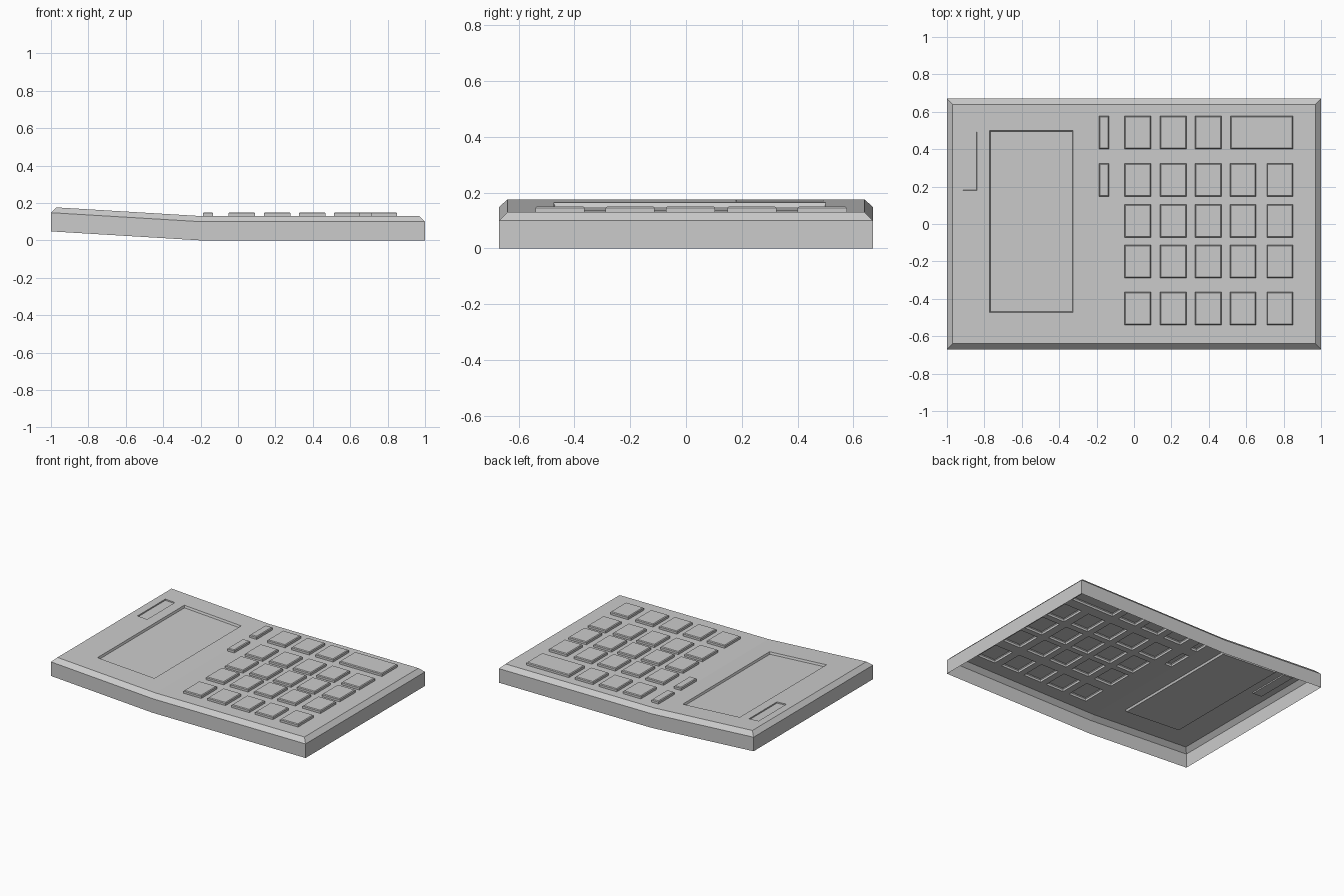
import bpy, bmesh

if "Cube" in bpy.data.objects:
    bpy.data.objects.remove(bpy.data.objects["Cube"])

BEND, SLOPE = -0.2, 0.06
TOP = 0.13


def rise(x):
    """Upward tilt of the display half, left of the bend."""
    return max(0.0, BEND - x) * SLOPE


def finish(bm, name):
    mesh = bpy.data.meshes.new(name)
    bm.to_mesh(mesh)
    bm.free()
    obj = bpy.data.objects.new(name, mesh)
    bpy.context.collection.objects.link(obj)
    return obj


def ring(bm, x0, x1, y0, y1, z, bend=False):
    """Rectangular loop following the tilted surface, counter-clockwise."""
    xs = [x0, BEND, x1] if bend else [x0, x1]
    pts = [(x, y0) for x in xs] + [(x, y1) for x in reversed(xs)]
    return [bm.verts.new((x, y, z + rise(x))) for x, y in pts]


def bridge(bm, low, high):
    n = len(low)
    for i in range(n):
        j = (i + 1) % n
        bm.faces.new((low[i], low[j], high[j], high[i]))


def panel(name, rect, levels):
    """Open shell set into the case: stacked (inset, height) loops with a cap."""
    bm = bmesh.new()
    x0, x1, y0, y1 = rect
    loops = [ring(bm, x0 + i, x1 - i, y0 + i, y1 - i, TOP + h) for i, h in levels]
    for a, b in zip(loops, loops[1:]):
        bridge(bm, a, b)
    bm.faces.new(loops[-1])
    return finish(bm, name)


# Layout of keys, display and solar cell
cols = [(-0.05, 0.09), (0.14, 0.28), (0.327, 0.467), (0.513, 0.653), (0.71, 0.85)]
rows = [(0.4, 0.577), (0.148, 0.324), (-0.072, 0.104), (-0.288, -0.113), (-0.54, -0.364)]
keys = {}
for r, ys in enumerate(rows):
    for c, xs in enumerate(cols):
        if r > 0 or c < 3:
            keys[f"key_{r + 1}_{c + 1}"] = (*xs, *ys)
keys["wide_key"] = (0.516, 0.85, *rows[0])
for r in (0, 1):
    keys[f"narrow_key_{r + 1}"] = (-0.188, -0.133, *rows[r])
recesses = {
    "display": ((-0.772, -0.325, -0.474, 0.5), -0.015),
    "solar_cell": ((-0.915, -0.84, 0.18, 0.492), -0.008),
}

# Case sides: wall and chamfer, open underneath
bm = bmesh.new()
loops = [ring(bm, -1 + i, 1 - i, -0.67 + i, 0.67 - i, z, True)
         for i, z in ((0, 0), (0, 0.1), (0.03, TOP))]
for a, b in zip(loops, loops[1:]):
    bridge(bm, a, b)
finish(bm, "case_sides")

# Case top: tilted sheet with an opening for every key and recess
rects = list(keys.values()) + [r for r, _ in recesses.values()]
xs = sorted({-0.97, BEND, 0.97} | {x for r in rects for x in r[:2]})
ys = sorted({-0.64, 0.64} | {y for r in rects for y in r[2:]})
bm = bmesh.new()
grid = [[bm.verts.new((x, y, TOP + rise(x))) for y in ys] for x in xs]
for i in range(len(xs) - 1):
    for j in range(len(ys) - 1):
        cx, cy = (xs[i] + xs[i + 1]) / 2, (ys[j] + ys[j + 1]) / 2
        if not any(r[0] < cx < r[1] and r[2] < cy < r[3] for r in rects):
            bm.faces.new((grid[i][j], grid[i + 1][j], grid[i + 1][j + 1], grid[i][j + 1]))
bmesh.ops.delete(bm, geom=[v for v in bm.verts if not v.link_faces], context='VERTS')
finish(bm, "case_top")

# Raised keys with a small chamfer
for name, rect in keys.items():
    panel(name, rect, ((0, 0), (0, 0.015), (0.005, 0.02)))

# Sunken display and solar cell
for name, (rect, depth) in recesses.items():
    panel(name, rect, ((0, 0), (0.005 if name == "display" else 0.001, depth)))
